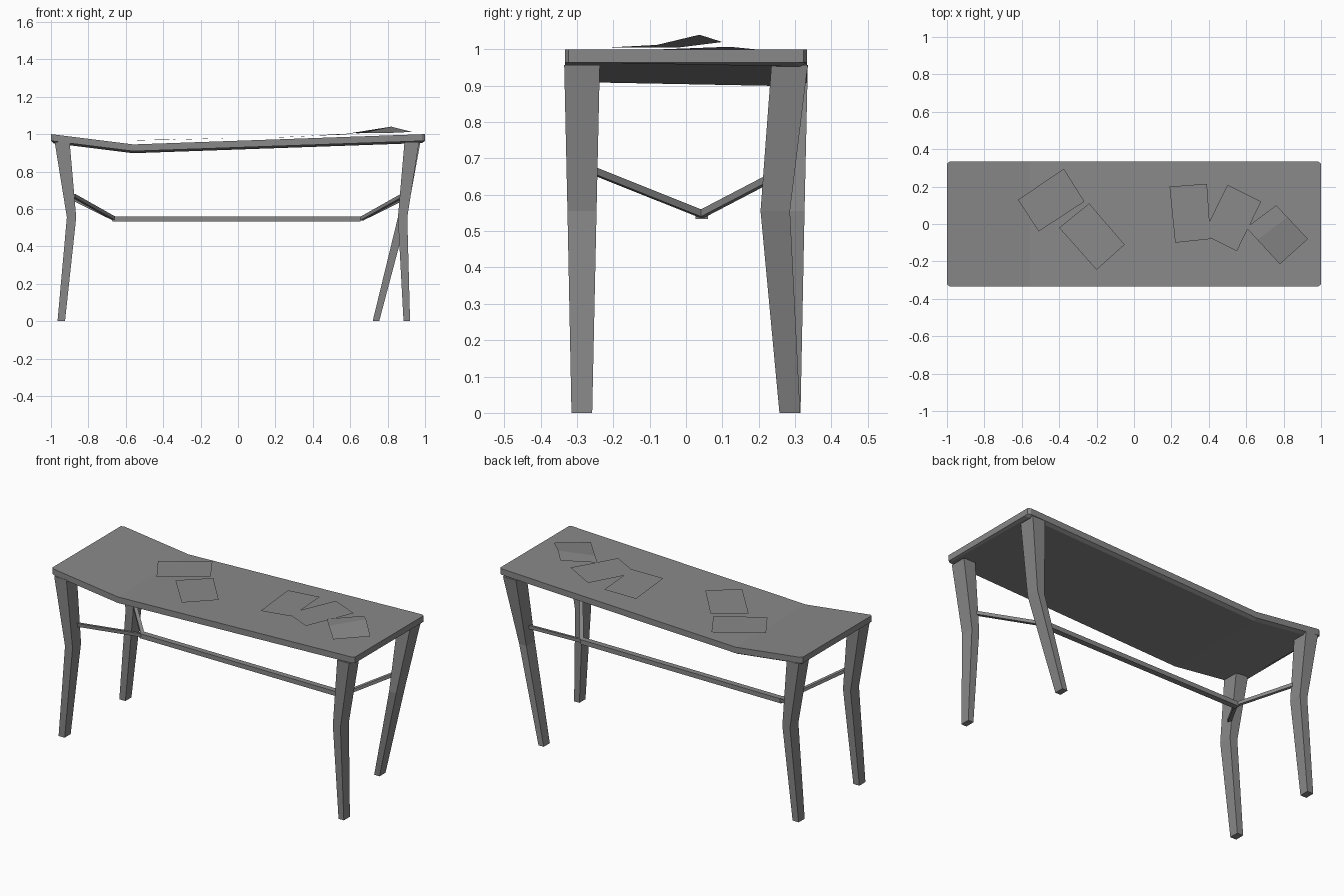
import bpy, bmesh
from mathutils import Vector

if "Cube" in bpy.data.objects:
    bpy.data.objects.remove(bpy.data.objects["Cube"], do_unlink=True)

grey = bpy.data.materials.new("plain_grey")
grey.use_nodes = True
COLOUR = (0.25, 0.25, 0.25, 1)
grey.diffuse_color = COLOUR
grey.node_tree.nodes["Principled BSDF"].inputs["Base Color"].default_value = COLOUR


def loft(name, rings, closed=True):
    """Skin a series of equal rings; closed rings get end caps."""
    bm = bmesh.new()
    loops = [[bm.verts.new(p) for p in ring] for ring in rings]
    n = len(loops[0])
    for a, b in zip(loops, loops[1:]):
        for i in range(n if closed else n - 1):
            j = (i + 1) % n
            bm.faces.new((a[i], a[j], b[j], b[i]))
    if closed:
        bm.faces.new(loops[0])
        bm.faces.new(loops[-1])
    bmesh.ops.recalc_face_normals(bm, faces=bm.faces)
    mesh = bpy.data.meshes.new(name)
    bm.to_mesh(mesh)
    bm.free()
    mesh.materials.append(grey)
    ob = bpy.data.objects.new(name, mesh)
    bpy.context.collection.objects.link(ob)
    return ob


# Sagging table top: rim profile swept along x, with a chamfered lower edge
SAG_X = -0.56


def top_height(x):
    t = (1 - x) / (1 - SAG_X) if x > SAG_X else (x + 1) / (SAG_X + 1)
    return 1 - 0.055 * t


def top_ring(x, inset, end=False):
    z, w = top_height(x), 0.333 - inset
    low = 0.036 if end else 0.047
    drop = 0 if end else 0.012
    return [(x, -w, z), (x, w, z), (x, w, z - 0.036), (x, w - 0.02, z - low),
            (x, -w + 0.02, z - low + drop), (x, -w, z - 0.036)]


loft("table_top", [top_ring(-1, 0.01, True), top_ring(-0.985, 0), top_ring(SAG_X, 0),
                   top_ring(0.985, 0), top_ring(1, 0.01, True)])

# Bent tapering legs: (z, x min, x max, y min, y max) for each section
LEFT_X = [(-0.98, -0.90), (-0.915, -0.865), (-0.965, -0.925)]
RIGHT_X = [(0.89, 0.968), (0.855, 0.905), (0.885, 0.92)]
SPLAY_X = [(0.89, 0.975), (0.855, 0.902), (0.72, 0.755)]
FRONT_Y = [(-0.335, -0.237), (-0.326, -0.246), (-0.315, -0.258)]
BACK_Y = [(-b, -a) for a, b in FRONT_Y]
SPLAY_Y = [(0.235, 0.335), (0.205, 0.286), (0.257, 0.314)]


def leg(name, xs, ys):
    rings = []
    for z, (x0, x1), (y0, y1) in zip((0.957, 0.555, 0), xs, ys):
        rings.append([(x0, y0, z), (x1, y0, z), (x1, y1, z), (x0, y1, z)])
    loft(name, rings)


leg("front_leg_a", LEFT_X, FRONT_Y)
leg("back_leg_a", LEFT_X, BACK_Y)
leg("front_leg_b", RIGHT_X, FRONT_Y)
leg("back_leg_b", SPLAY_X, SPLAY_Y)


# Stretcher: one long rail with two rising arms at each end
def bar(name, a, b, w, h):
    a, b = Vector(a), Vector(b)
    d = b - a
    side = Vector((-d.y, d.x, 0)).normalized() * w / 2
    up = Vector((0, 0, h / 2))
    loft(name, [[p - side - up, p + side - up, p + side + up, p - side + up] for p in (a, b)])


bar("long_rail", (-0.67, 0.043, 0.547), (0.655, 0.043, 0.547), 0.034, 0.027)
for s, tag in ((-1, "a"), (1, "b")):
    hub = (s * 0.66, 0.043, 0.547)
    bar("front_arm_" + tag, hub, (s * 0.878, -0.265, 0.67), 0.02, 0.02)
    bar("back_arm_" + tag, hub, (s * 0.878, 0.25, 0.655), 0.02, 0.02)


# Loose paper sheets: each is a strip of edge pairs
def paper(name, *pairs):
    loft(name, pairs, closed=False)


paper("sheet_1", [(-0.62, 0.13, 0.968), (-0.375, 0.295, 0.97)],
      [(-0.51, -0.04, 0.967), (-0.265, 0.12, 0.972)])
paper("sheet_2", [(-0.40, -0.02, 0.968), (-0.24, 0.11, 0.974)],
      [(-0.20, -0.245, 0.974), (-0.05, -0.11, 0.979)])
paper("sheet_3", [(0.19, 0.20, 0.982), (0.39, 0.215, 0.99)],
      [(0.22, -0.10, 0.982), (0.41, -0.08, 0.992)])
paper("sheet_4", [(0.37, -0.055, 0.99), (0.50, 0.21, 0.998)],
      [(0.55, -0.145, 0.997), (0.68, 0.12, 1.007)])
# Last sheet curls up along one edge
paper("curled_sheet", [(0.60, -0.02, 1.005), (0.76, 0.10, 1.02)],
      [(0.66, -0.085, 1.005), (0.82, 0.037, 1.04)],
      [(0.78, -0.215, 1.005), (0.93, -0.08, 1.012)])
